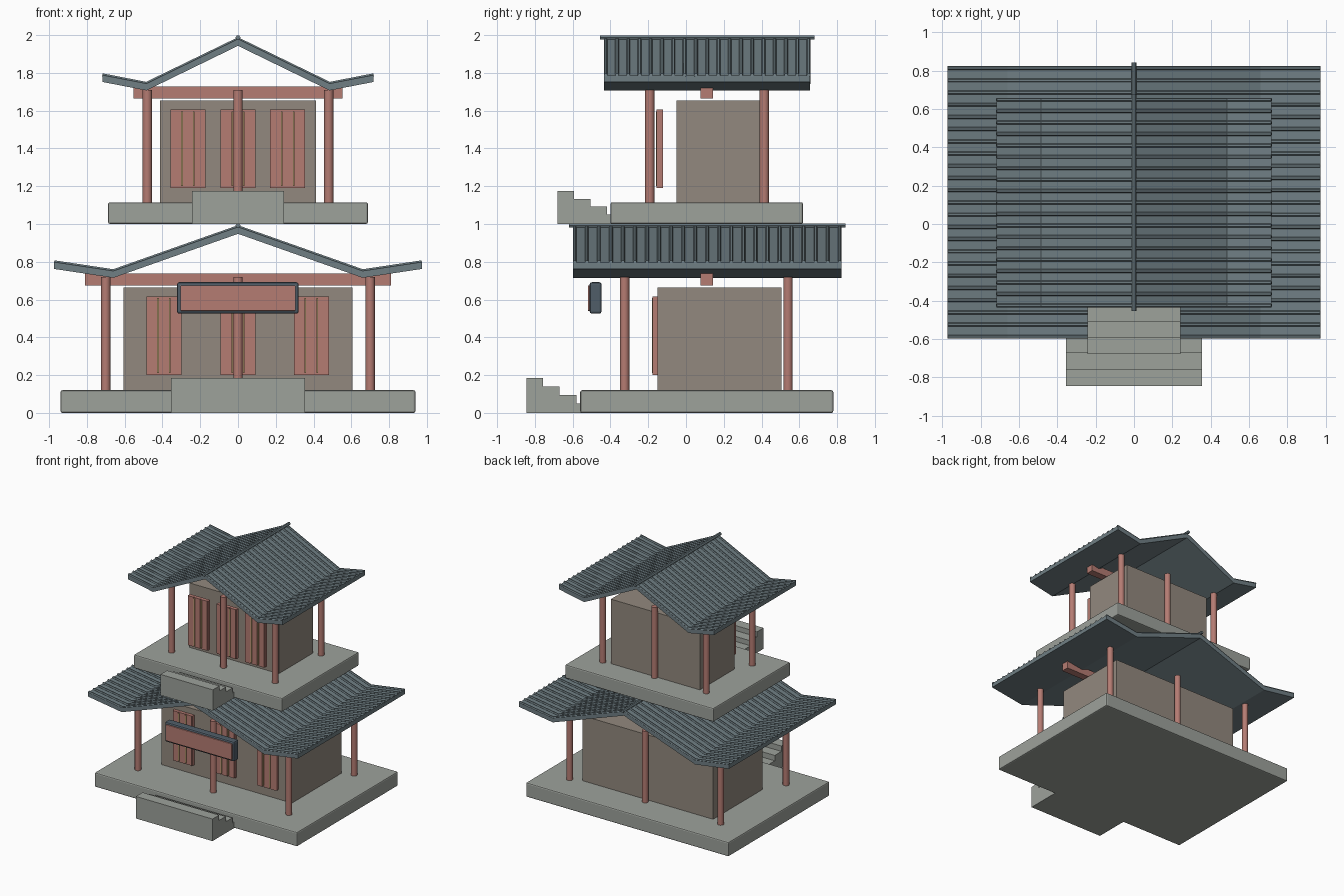
import bpy, bmesh, math

if "Cube" in bpy.data.objects:
    bpy.data.objects.remove(bpy.data.objects["Cube"])


def material(name, rgb):
    m = bpy.data.materials.new(name)
    m.diffuse_color = (*rgb, 1)
    m.use_nodes = True
    m.node_tree.nodes["Principled BSDF"].inputs["Base Color"].default_value = m.diffuse_color
    return m


STONE = material("stone", (0.34, 0.36, 0.33))
WALL = material("plaster", (0.29, 0.25, 0.21))
RED = material("red_wood", (0.46, 0.20, 0.17))
GOLD = material("gold_trim", (0.60, 0.42, 0.20))
TILE = material("roof_tile", (0.16, 0.21, 0.23))
DARK = material("dark_frame", (0.08, 0.11, 0.14))


def finish(name, bm, mat, bevel=0):
    bmesh.ops.recalc_face_normals(bm, faces=bm.faces)
    me = bpy.data.meshes.new(name)
    bm.to_mesh(me)
    bm.free()
    ob = bpy.data.objects.new(name, me)
    bpy.context.collection.objects.link(ob)
    me.materials.append(mat)
    if bevel:
        mod = ob.modifiers.new("bevel", "BEVEL")
        mod.width = bevel
        mod.segments = 2
    return ob


def box(name, x, y, z, mat, bevel=0):
    """Box from (min, max) ranges."""
    bm = bmesh.new()
    bmesh.ops.create_cube(bm, size=1)
    for v in bm.verts:
        for i, r in enumerate((x, y, z)):
            v.co[i] = (r[0] + r[1]) / 2 + v.co[i] * (r[1] - r[0])
    return finish(name, bm, mat, bevel)


def prism(name, pts, axis, lo, hi, mat):
    """Extrude a closed profile along x (pts are y,z) or y (pts are x,z)."""
    bm = bmesh.new()
    place = (lambda p, t: (t, *p)) if axis == "x" else (lambda p, t: (p[0], t, p[1]))
    a = [bm.verts.new(place(p, lo)) for p in pts]
    b = [bm.verts.new(place(p, hi)) for p in pts]
    bm.faces.new(a)
    bm.faces.new(b)
    for i in range(len(pts)):
        j = (i + 1) % len(pts)
        bm.faces.new((a[i], a[j], b[j], b[i]))
    return finish(name, bm, mat)


def tubes(name, paths, radius, mat):
    """Round bars along polylines, all in one object."""
    cu = bpy.data.curves.new(name, "CURVE")
    cu.dimensions = "3D"
    cu.bevel_depth = radius
    cu.bevel_resolution = 1
    cu.use_fill_caps = True
    for path in paths:
        sp = cu.splines.new("POLY")
        sp.points.add(len(path) - 1)
        for p, co in zip(sp.points, path):
            p.co = (*co, 1)
        sp.use_smooth = False
    cu.materials.append(mat)
    ob = bpy.data.objects.new(name, cu)
    bpy.context.collection.objects.link(ob)
    return ob


def column(name, x, y, z0, z1):
    bpy.ops.mesh.primitive_cylinder_add(vertices=12, radius=0.025, depth=z1 - z0,
                                        location=(x, y, (z0 + z1) / 2))
    ob = bpy.context.object
    ob.name = name
    ob.data.materials.append(RED)
    bpy.ops.object.shade_smooth_by_angle(angle=math.radians(35))


def steps(name, half, y0, run, z0, height):
    """Four treads, tallest at the outside."""
    rise = (height - 0.05) / 3
    pts = [(y0, z0)]
    for i in range(4):
        z = z0 + height - i * rise
        pts += [(y0 + i * run, z), (y0 + (i + 1) * run, z)]
    pts.append((y0 + 4 * run, z0))
    prism(name, pts, "x", -half, half, STONE)


def door(name, x, y, z, depth):
    """Slab with raised slats and thin gold strips."""
    w = 0.0925
    box(name, (x - w, x + w), (y - depth, y), z, RED)
    for i in range(3):
        c = x + (i - 1) * 0.063
        box(name + "_slat", (c - 0.024, c + 0.024),
            (y - depth - 0.006, y - depth + 0.004), z, RED)
    for s in (-1, 1):
        c = x + s * 0.0315
        box(name + "_strip", (c - 0.004, c + 0.004),
            (y - depth - 0.009, y - depth + 0.004), (z[0] + 0.01, z[1] - 0.01), GOLD)


def roof(name, ridge_z, bend, eave, y, ribs):
    right = [bend, eave]
    left = [(-px, pz) for px, pz in reversed(right)]
    top = left + [(0, ridge_z)] + right
    under = [(px, pz - 0.035) for px, pz in reversed(top)]
    prism(name + "_slab", top + under, "y", y[0], y[1], TILE)
    paths = []
    for i in range(ribs):
        c = y[0] + 0.008 + (y[1] - y[0] - 0.016) * i / (ribs - 1)
        paths.append([(px, c, pz + 0.002) for px, pz in top])
    tubes(name + "_tile_ribs", paths, 0.01, TILE)
    zr = ridge_z + 0.009
    tubes(name + "_ridge_pole", [[(0, y[0] - 0.022, zr), (0, y[1] + 0.022, zr)]], 0.013, TILE)


# Lower storey
box("lower_platform", (-0.94, 0.94), (-0.56, 0.78), (0, 0.12), STONE, 0.01)
steps("lower_steps", 0.355, -0.845, 0.088, 0, 0.185)
box("lower_walls", (-0.605, 0.605), (-0.15, 0.505), (0.11, 0.665), WALL)
box("lower_beam", (-0.81, 0.81), (0.078, 0.142), (0.675, 0.738), RED)
for x in (-0.70, 0, 0.70):
    for y in (-0.325, 0.54):
        column("lower_column", x, y, 0.11, 0.72)
for x in (-0.392, 0, 0.388):
    door("lower_door", x, -0.145, (0.2, 0.617), 0.027)
roof("lower_roof", 0.983, (0.66, 0.75), (0.973, 0.797), (-0.597, 0.822), 23)

# Upper storey
box("upper_platform", (-0.688, 0.688), (-0.40, 0.62), (1.0, 1.115), STONE, 0.01)
steps("upper_steps", 0.243, -0.68, 0.087, 1.0, 0.175)
box("upper_walls", (-0.413, 0.413), (-0.05, 0.405), (1.105, 1.655), WALL)
box("upper_beam", (-0.553, 0.553), (0.078, 0.142), (1.665, 1.728), RED)
for x in (-0.48, 0, 0.48):
    for y in (-0.192, 0.415):
        column("upper_column", x, y, 1.105, 1.71)
for x in (-0.265, 0, 0.263):
    door("upper_door", x, -0.123, (1.19, 1.605), 0.027)
roof("upper_roof", 1.978, (0.485, 1.742), (0.718, 1.787), (-0.433, 0.657), 19)

# Hanging sign board, left blank
box("sign_frame", (-0.323, 0.321), (-0.51, -0.447), (0.525, 0.692), DARK, 0.012)
box("sign_panel", (-0.305, 0.305), (-0.52, -0.50), (0.54, 0.675), RED, 0.004)
